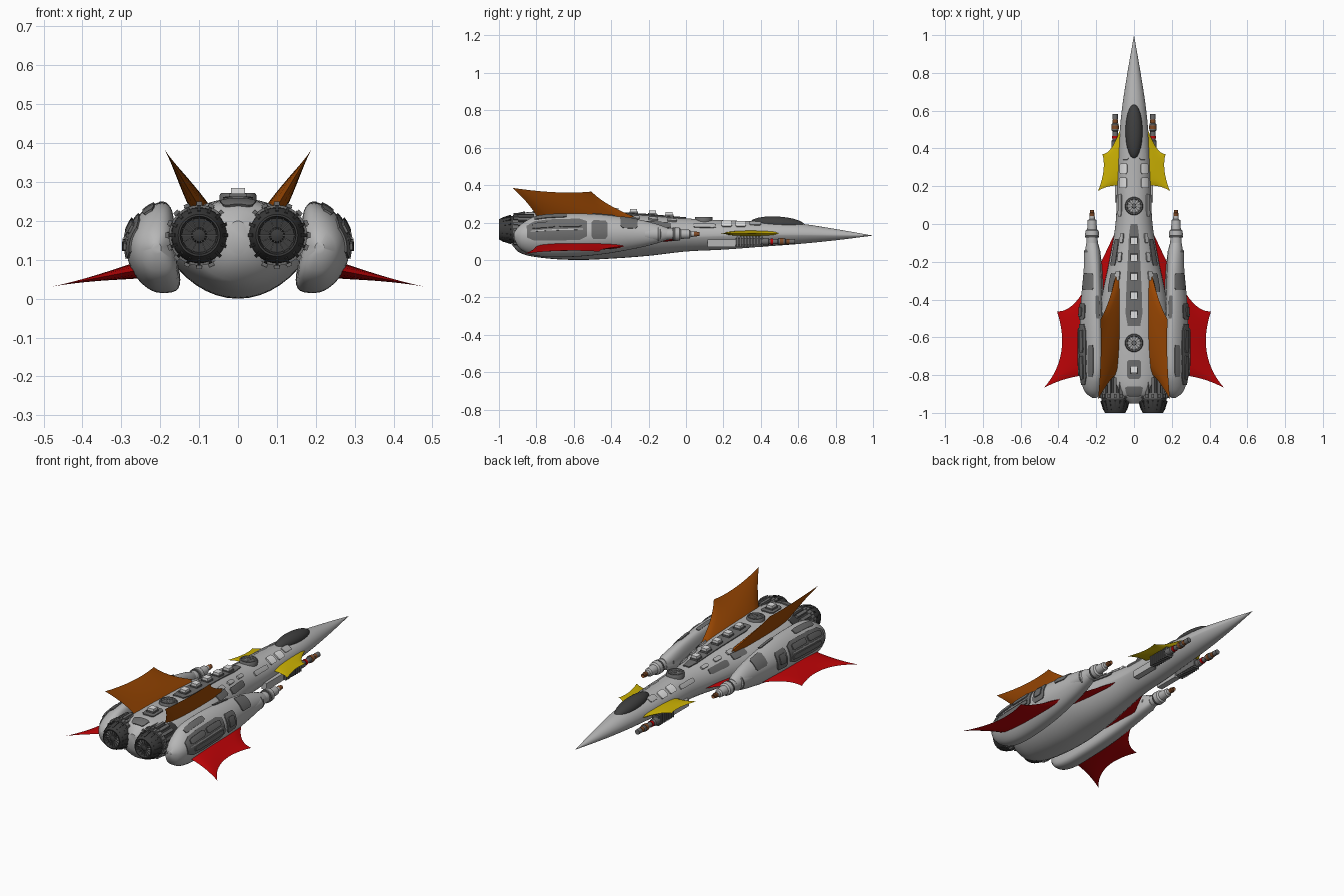
import bpy, bmesh, math
from mathutils import Vector, Matrix

if "Cube" in bpy.data.objects:
    bpy.data.objects.remove(bpy.data.objects["Cube"])

def material(name, r, g, b):
    m = bpy.data.materials.new(name)
    m.diffuse_color = (r, g, b, 1)
    m.use_nodes = True
    m.node_tree.nodes["Principled BSDF"].inputs["Base Color"].default_value = m.diffuse_color
    return m

HULL = material("hull grey", .47, .47, .47)
PANEL = material("panel grey", .15, .15, .15)
DARK = material("engine dark", .045, .045, .045)
GLASS = material("canopy glass", .05, .05, .05)
WHITE = material("pale white", .75, .75, .75)
RED = material("wing red", .50, .001, .002)
ORANGE = material("fin orange", .36, .07, .001)
YELLOW = material("canard yellow", .60, .44, .001)
BROWN = material("muzzle brown", .22, .07, .02)

def finish(name, bm, mat, mirror=True, smooth=35):
    bmesh.ops.remove_doubles(bm, verts=bm.verts, dist=1e-5)
    bmesh.ops.recalc_face_normals(bm, faces=bm.faces)
    me = bpy.data.meshes.new(name)
    bm.to_mesh(me)
    bm.free()
    me.materials.append(mat)
    ob = bpy.data.objects.new(name, me)
    bpy.context.collection.objects.link(ob)
    bpy.ops.object.select_all(action='DESELECT')
    ob.select_set(True)
    bpy.context.view_layer.objects.active = ob
    if smooth:
        bpy.ops.object.shade_smooth_by_angle(angle=math.radians(smooth))
    if mirror:
        ob.modifiers.new("mirror", 'MIRROR').use_mirror_merge = False
    return ob

def grid(bm, rows, closed=False):
    vs = [[bm.verts.new(p) for p in r] for r in rows]
    n = len(rows[0])
    for a, b in zip(vs, vs[1:]):
        for i in range(n if closed else n - 1):
            j = (i + 1) % n
            bm.faces.new((a[i], a[j], b[j], b[i]))
    return vs

def spline(table, y):
    # smooth interpolation through stations sorted along y
    k = 0
    down = table[0][0] > table[-1][0]
    while k < len(table) - 2 and (y < table[k + 1][0]) == down:
        k += 1
    p1, p2 = table[k], table[k + 1]
    p0, p3 = table[max(k - 1, 0)], table[min(k + 2, len(table) - 1)]
    h = p2[0] - p1[0]
    t = (y - p1[0]) / h
    out = []
    for c in range(1, len(p1)):
        m1 = (p2[c] - p0[c]) / (p2[0] - p0[0]) * h
        m2 = (p3[c] - p1[c]) / (p3[0] - p1[0]) * h
        out.append((2*t**3 - 3*t*t + 1)*p1[c] + (t**3 - 2*t*t + t)*m1 + (3*t*t - 2*t**3)*p2[c] + (t**3 - t*t)*m2)
    return out

# y, half width, mid z, top z, bottom z
HULL_ST = [(1, 0, .13, .13, .13), (.8, .035, .132, .165, .105), (.6, .065, .135, .195, .085),
           (.4, .082, .135, .205, .07), (.2, .09, .13, .212, .055), (0, .098, .125, .222, .045),
           (-.2, .132, .125, .24, .022), (-.4, .172, .13, .252, .007), (-.6, .185, .13, .257, 0),
           (-.8, .17, .13, .257, .015), (-.9, .125, .135, .245, .045), (-.95, .03, .15, .2, .11)]
# y, centre x, half width, mid z, top z, bottom z
POD_ST = [(-.1, .222, .03, .14, .172, .108), (-.15, .22, .04, .14, .19, .09), (-.25, .22, .047, .14, .215, .065),
          (-.45, .226, .058, .14, .242, .03), (-.65, .226, .061, .135, .248, .015),
          (-.8, .224, .06, .13, .235, .022), (-.89, .215, .045, .13, .185, .06), (-.92, .21, .012, .13, .145, .115)]

def hull(y, a):
    w, zm, zt, zb = spline(HULL_ST, y)
    s = math.sin(a)
    z = zm + (zt - zm) * s if s >= 0 else zm - (zm - zb) * abs(s) ** 1.5
    return Vector((w * math.cos(a), y, z))

def pod(y, a):
    cx, w, zm, zt, zb = spline(POD_ST, y)
    s, c = math.sin(a), math.cos(a)
    dz = (zt - zm) * s if s >= 0 else (zm - zb) * s
    if s < 0:
        c = math.copysign(abs(c) ** .75, c)
    inner = .2 * dz if s < 0 and c < 0 else 0
    return Vector((cx + w * c - 2.4 * dz * dz - inner * c, y, zm + dz))

def body(name, surf, y0, y1, steps, mirror):
    bm = bmesh.new()
    rows = [[surf(y0 + (y1 - y0) * i / steps, math.tau * j / 40) for j in range(40)] for i in range(steps + 1)]
    vs = grid(bm, rows, True)
    for end in ([vs[0]] if y0 < 1 else []) + [vs[-1]]:
        bm.faces.new(end)
    return finish(name, bm, HULL, mirror)

def panel(bm, surf, y0, y1, a0, a1, t=.005):
    # raised plate that follows a curved body, corners cut
    a0, a1 = math.radians(a0), math.radians(a1)
    mid, half, e = (a0 + a1) / 2, (a1 - a0) / 2, 1e-3
    def row(y, k, lift):
        pts = []
        for j in (-4, -4, -3, -2, -1, 0, 1, 2, 3, 4, 4):
            a = mid + half * k * j / 4
            p = surf(y, a)
            n = (surf(y, a + e) - p).cross(surf(y - e, a) - p).normalized()
            if n.dot(p - surf(y, a + math.pi)) < 0:
                n = -n
            pts.append(p + n * lift)
            base = p - n * .004
            if len(pts) == 1 or len(pts) == 11:
                pts[-1] = base
        return pts
    steps = ((0, .72), (.12, 1), (.35, 1), (.65, 1), (.88, 1), (1, .72))
    rows = [row(y0 + (y1 - y0) * f, k, t) for f, k in steps]
    grid(bm, [row(y0, .72, -.004)] + rows + [row(y1, .72, -.004)])

def panels(name, surf, mat, specs, mirror=True):
    bm = bmesh.new()
    for s in specs:
        panel(bm, surf, *s)
    finish(name, bm, mat, mirror, 30)

def add_lathe(bm, prof, place, n=24):
    rows = [[place @ Vector((r * math.cos(math.tau*j/n), y, r * math.sin(math.tau*j/n))) for j in range(n)] for y, r in prof]
    vs = grid(bm, rows, True)
    bm.faces.new(vs[0])
    bm.faces.new(vs[-1])

def lathe(name, prof, mat, x, z, n=24):
    bm = bmesh.new()
    add_lathe(bm, prof, Matrix.Translation((x, 0, z)), n)
    return finish(name, bm, mat)

def add_box(bm, c, s, place=Matrix()):
    bmesh.ops.create_cube(bm, size=1, matrix=place @ Matrix.Translation(c) @ Matrix.Diagonal((*s, 1)))

def fin(name, mat, origin, direction, rl, rt, tl, tc, tt, le, te, thick):
    # swept blade: root edge, curved tip edge, S-curved leading edge, bowed trailing edge
    o, d = Vector(origin), Vector(direction).normalized()
    nrm = d.cross(Vector((0, 1, 0)))
    bm = bmesh.new()
    for side in (1, -1):
        rows = []
        for i in range(17):
            u, row = i / 16, []
            for j in range(17):
                v = j / 16
                root = Vector(rl).lerp(Vector(rt), v)
                tip = Vector(tl).lerp(Vector(tc), v).lerp(Vector(tc).lerp(Vector(tt), v), v)
                p = root.lerp(tip, u)
                y = p.y + 4 * u * (1 - u) * ((1 - v) * le + v * te)
                h = thick * .5 * (1 - u ** 1.4) * math.sqrt(max(0, 4 * v * (1 - v)))
                row.append(o + d * p.x + Vector((0, y, 0)) + nrm * h * side)
            rows.append(row)
        grid(bm, rows)
    finish(name, bm, mat, True, 60)

# main bodies
body("fuselage", hull, 1, -.95, 78, False)
body("side_pod", pod, -.1, -.92, 40, True)

# canopy
bm = bmesh.new()
bmesh.ops.create_uvsphere(bm, u_segments=32, v_segments=16, radius=1,
    matrix=Matrix.Translation((0, .49, .192)) @ Matrix.Rotation(-.06, 4, 'X') @ Matrix.Diagonal((.045, .145, .04, 1)))
finish("canopy", bm, GLASS, False)

# wings and fins, outlines as (span, y)
fin("lower_wing", RED, (0, 0, .122), (1, 0, -.19), (.24, -.30), (.24, -.80), (.415, -.462), (.335, -.70), (.486, -.868), -.045, .015, .045)
fin("wing_root_strake", RED, (0, 0, .128), (1, 0, -.19), (.09, -.02), (.09, -.62), (.21, -.27), (.21, -.45), (.21, -.62), 0, 0, .035)
fin("upper_fin", ORANGE, (.09, 0, .22), (.1, 0, .165), (0, -.25), (0, -.79), (.17, -.505), (.15, -.68), (.193, -.928), -.03, .012, .05)
fin("canard", YELLOW, (0, 0, .142), (1, 0, 0), (.07, .51), (.07, .20), (.167, .37), (.145, .29), (.19, .175), -.035, .012, .03)

# twin engines with ribs, vanes and toothed collar
EX, EZ = .1, .163
lathe("engine_nozzle", [(-.76, .066), (-.92, .072), (-.95, .071), (-.975, .066), (-1, .054), (-1, .049), (-.975, .044), (-.972, .02), (-.99, .016), (-.994, .006)], DARK, EX, EZ, 32)
lathe("engine_collar", [(-.895, .07), (-.895, .078), (-.925, .078), (-.925, .07)], PANEL, EX, EZ, 32)
ribs, teeth, vanes = bmesh.new(), bmesh.new(), bmesh.new()
for i in range(16):
    place = Matrix.Translation((EX, 0, EZ)) @ Matrix.Rotation(math.tau * i / 16, 4, 'Y')
    add_box(teeth, (0, -.91, .08), (.014, .022, .013), place)
    add_box(teeth, (0, -.855, .073), (.017, .085, .017), place)
    add_box(ribs, (0, -.96, .067), (.008, .05, .008), place @ Matrix.Translation((0, -.96, .067)) @ Matrix.Rotation(.3, 4, 'X') @ Matrix.Translation((0, .96, -.067)))
    add_box(vanes, (0, -.98, .031), (.003, .02, .032), place)
finish("engine_ribs", ribs, DARK, True, 0)
finish("engine_teeth", teeth, PANEL, True, 0)
finish("engine_vanes", vanes, PANEL, True, 0)

# pod cannons
lathe("pod_cannon", [(-.22, .044), (-.14, .042), (-.13, .032), (-.065, .029), (-.06, .037), (-.035, .035), (-.028, .026), (.02, .023), (.026, .015), (.042, .014)], HULL, .222, .138)
lathe("pod_cannon_muzzle", [(.04, .012), (.045, .014), (.058, .014), (.06, .011), (.073, .011), (.06, .006)], BROWN, .222, .138, 16)
for i, (y, r) in enumerate(((-.148, .0435), (-.068, .0365))):
    lathe(f"pod_cannon_band_{i}", [(y - .004, .02), (y - .004, r), (y + .004, r), (y + .004, .02)], PANEL, .222, .138)

# nose guns below the canards
bm = bmesh.new()
for i in range(9):
    add_box(bm, (.096, .275 + i * .0165, .098), (.036, .009, .056))
add_box(bm, (.09, .34, .098), (.03, .15, .036))
finish("nose_gun_ribs", bm, PANEL, True, 0)
bm = bmesh.new()
add_box(bm, (.084, .19, .09), (.034, .15, .04))
finish("nose_gun_housing", bm, HULL, True, 0)
lathe("nose_gun_barrel", [(.4, .02), (.44, .02), (.445, .014), (.49, .014), (.495, .018), (.53, .018), (.535, .012), (.57, .012)], PANEL, .1, .098, 16)
lathe("nose_gun_red_band", [(.452, .01), (.452, .017), (.466, .017), (.466, .01)], RED, .1, .098, 16)
for i, (y, r) in enumerate(((.512, .0195), (.545, .0145))):
    lathe(f"nose_gun_brown_band_{i}", [(y - .009, .01), (y - .009, r), (y + .009, r), (y + .009, .01)], BROWN, .1, .098, 16)
lathe("nose_gun_muzzle", [(.555, .008), (.555, .014), (.583, .014), (.583, .006)], PANEL, .1, .098, 16)

# pod armour plates
panels("pod_plates", pod, PANEL, [(-.85, -.53, -14, 46), (-.81, -.64, 54, 74), (-.505, -.42, -14, 42),
                                  (-.35, -.26, 20, 80), (-.50, -.38, 88, 108)])
panels("pod_raised_plates", pod, PANEL, [(-.82, -.70, 20, 36, .011), (-.68, -.56, 20, 36, .011), (-.80, -.55, -4, 8, .011),
                                         (-.49, -.44, 0, 28, .01)])
panels("pod_light_strips", pod, HULL, [(-.83, -.55, 12, 15, .007)])

# fuselage plates
panels("spine_plates", hull, PANEL, [(-.54, .0, 76, 104, .006), (-.82, -.72, 78, 102, .006), (-.91, -.86, 72, 108, .005)], False)
panels("fuselage_side_plates", hull, PANEL, [(-.22, -.08, 26, 44), (-.36, -.26, 34, 50)])
panels("fuselage_pale_plates", hull, WHITE, [(.19, .245, 35, 66, .007), (.265, .32, 35, 66, .007)])
panels("fuselage_light_blocks", hull, HULL, [(.34, .40, 45, 70, .005), (.04, .16, 30, 46, .006)] +
       [(-.10 - .1 * i, -.05 - .1 * i, 50, 60, .01) for i in range(5)])

# spine turrets and round vents
white, base = bmesh.new(), bmesh.new()
for y in (-.09, -.18, -.28, -.38, -.48, -.77):
    z = hull(y, math.pi / 2).z
    add_box(base, (0, y, z + .006), (.044, .046, .014))
    add_box(white, (0, y, z + .015), (.036, .038, .024))
finish("spine_blocks", white, WHITE, False, 0)
finish("spine_block_bases", base, PANEL, False, 0)
ring, blades = bmesh.new(), bmesh.new()
for y in (.095, -.63):
    up = Matrix.Translation((0, y, hull(y, math.pi / 2).z)) @ Matrix.Rotation(math.pi / 2, 4, 'X')
    add_lathe(ring, [(-.02, .048), (.008, .048), (.014, .044), (.014, .038), (.006, .035), (.006, .014), (.013, .011)], up, 28)
    for i in range(12):
        add_box(blades, (.024, .008, 0), (.026, .006, .005), up @ Matrix.Rotation(math.tau * i / 12, 4, 'Y'))
finish("spine_vents", ring, PANEL, False)
finish("spine_vent_blades", blades, HULL, False, 0)
